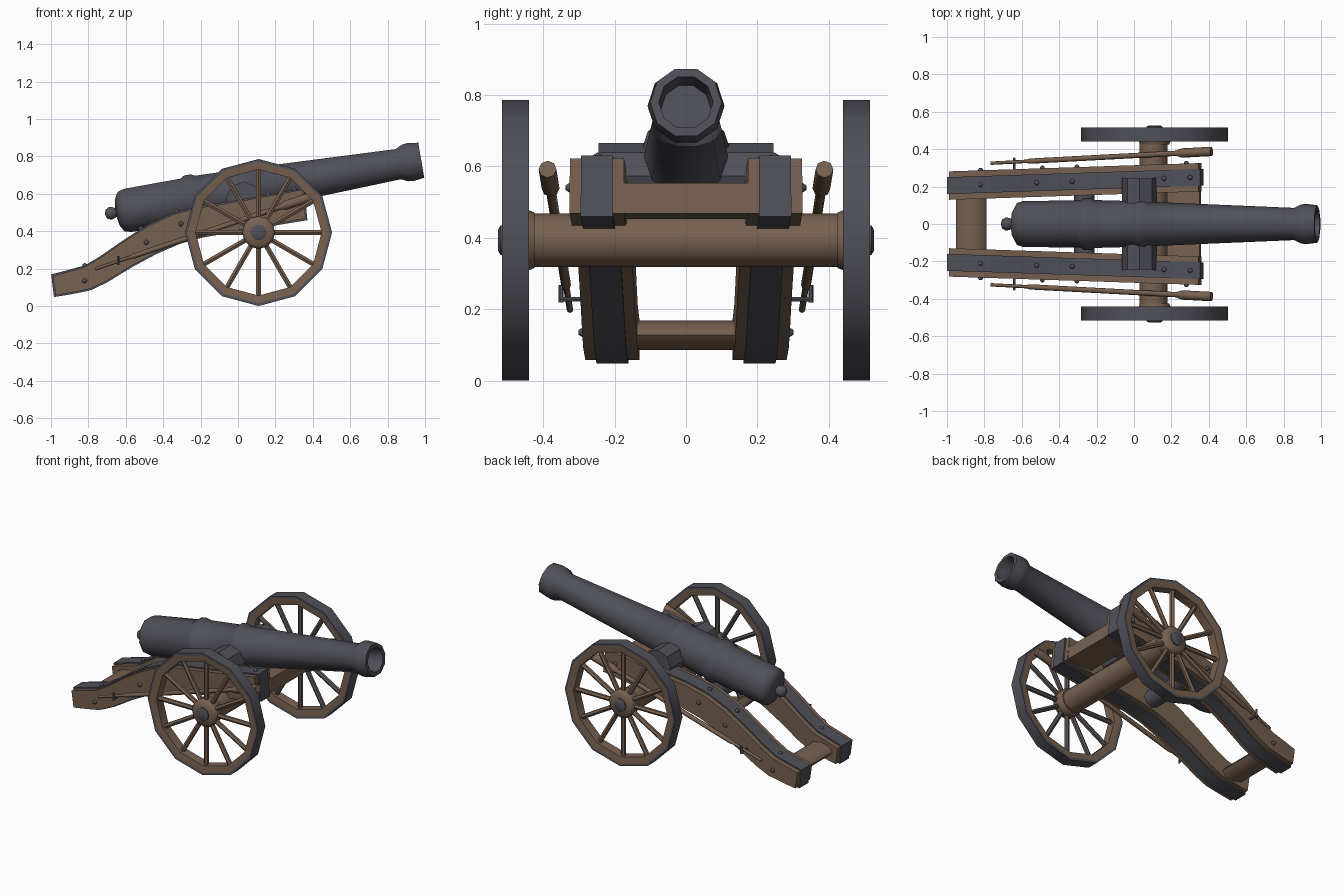
import bpy, bmesh, math
from mathutils import Matrix, Vector

if "Cube" in bpy.data.objects:
    bpy.data.objects.remove(bpy.data.objects["Cube"])

WOOD, IRON = 0, 1
mats = []
for nm, col in (("brown wood", (0.185, 0.119, 0.08, 1)), ("dark iron", (0.08, 0.08, 0.1, 1))):
    m = bpy.data.materials.new(nm)
    m.diffuse_color = col
    m.use_nodes = True
    m.node_tree.nodes["Principled BSDF"].inputs["Base Color"].default_value = m.diffuse_color
    mats.append(m)


def finish(bm, name, matrix, angle=50, rule=None):
    bmesh.ops.transform(bm, matrix=matrix, verts=bm.verts)
    bmesh.ops.remove_doubles(bm, verts=bm.verts, dist=1e-5)
    bmesh.ops.recalc_face_normals(bm, faces=bm.faces)
    bm.normal_update()
    if rule:
        for f in bm.faces:
            f.material_index = rule(f)
    me = bpy.data.meshes.new(name)
    bm.to_mesh(me)
    bm.free()
    for m in mats:
        me.materials.append(m)
    ob = bpy.data.objects.new(name, me)
    bpy.context.collection.objects.link(ob)
    bpy.ops.object.select_all(action='DESELECT')
    ob.select_set(True)
    bpy.context.view_layer.objects.active = ob
    bpy.ops.object.shade_smooth_by_angle(angle=math.radians(angle))
    return ob


def lathe(name, profile, n, matrix, mat=WOOD, closed=False, segs=(), turn=0.0, rule=None, angle=50):
    """Turn (position, radius) points around local X; segs overrides a material per profile segment."""
    bm = bmesh.new()
    rings = [[bm.verts.new((s, r * math.cos(turn + math.tau * i / n), r * math.sin(turn + math.tau * i / n)))
              for i in range(n)] if r > 0 else [bm.verts.new((s, 0, 0))] * n for s, r in profile]
    for k in range(len(rings) - (0 if closed else 1)):
        a, b = rings[k], rings[(k + 1) % len(rings)]
        for i in range(n):
            j = (i + 1) % n
            f = bm.faces.new(list(dict.fromkeys((a[i], a[j], b[j], b[i]))))
            f.material_index = segs[k] if k < len(segs) else mat
    return finish(bm, name, matrix, angle, rule)


def along(p, q):
    """Matrix taking local X onto the direction from p to q, starting at p."""
    p, q = Vector(p), Vector(q)
    return Matrix.Translation(p) @ (q - p).to_track_quat('X', 'Z').to_matrix().to_4x4()


def rod(name, p, q, r, n=8, mat=WOOD, pre=Matrix(), **kw):
    L = (Vector(q) - Vector(p)).length
    return lathe(name, [(0, 0), (0, r), (L, r), (L, 0)], n, pre @ along(p, q), mat, **kw)


def stud(name, p, pre, r=0.015):
    bm = bmesh.new()
    bmesh.ops.create_icosphere(bm, subdivisions=1, radius=r)
    finish(bm, name, pre @ Matrix.Translation(p), 60, lambda f: IRON)


# Side outline of the carriage cheek: top x, top z, bottom x, bottom z
OUTLINE = [(-0.99, 0.16, -0.975, 0.057), (-0.93, 0.178, -0.90, 0.07), (-0.82, 0.208, -0.79, 0.092),
           (-0.74, 0.255, -0.70, 0.135), (-0.61, 0.345, -0.57, 0.215), (-0.48, 0.428, -0.44, 0.285),
           (-0.35, 0.488, -0.31, 0.342), (-0.22, 0.523, -0.19, 0.375), (-0.05, 0.55, -0.03, 0.402),
           (0.345, 0.622, 0.362, 0.468)]


def cheek_y(x):
    return 0.205 + 0.045 * (x + 1) / 1.36


def cheek(name, half, grow, mat, pre):
    bm = bmesh.new()
    secs = []
    last = len(OUTLINE) - 1
    for k, (xt, zt, xb, zb) in enumerate(OUTLINE):
        dx = -grow if k == 0 else grow if k == last else 0
        secs.append([bm.verts.new((x + dx, cheek_y(x) + s * half, z))
                     for x, z, s in ((xt, zt + grow, -1), (xt, zt + grow, 1), (xb, zb - grow, 1), (xb, zb - grow, -1))])
    for a, b in zip(secs, secs[1:]):
        for i in range(4):
            bm.faces.new((a[i], a[(i + 1) % 4], b[(i + 1) % 4], b[i]))
    bm.faces.new(secs[0])
    bm.faces.new(secs[-1])
    finish(bm, name, pre, 35, lambda f: mat)


# Barrel with breech knob, rings, muzzle swell and bore
tilt = Matrix.Translation((0, 0, 0.612)) @ Matrix.Rotation(math.radians(-9.7), 4, 'Y')
lathe("barrel", [(-0.722, 0), (-0.715, 0.024), (-0.695, 0.036), (-0.675, 0.032), (-0.662, 0.024), (-0.655, 0.075),
                 (-0.635, 0.112), (-0.60, 0.123), (-0.29, 0.126), (-0.27, 0.14), (-0.235, 0.14), (-0.21, 0.128),
                 (0.01, 0.122), (0.025, 0.132), (0.06, 0.132), (0.08, 0.119), (0.87, 0.086), (0.905, 0.104),
                 (0.935, 0.108), (0.994, 0.1), (0.994, 0.076), (0.88, 0.07), (0.88, 0)], 10, tilt, IRON)

# Axle, trunnions and cross pieces
rod("axle", (0.105, -0.445, 0.393), (0.105, 0.445, 0.393), 0.075, 12)
rod("trunnions", (0.03, -0.245, 0.573), (0.03, 0.245, 0.573), 0.093, 8, IRON, angle=30)
flat = Matrix.Translation((-0.87, 0, 0.127)) @ Matrix.Diagonal((2.0, 1, 1, 1))
rod("rear_transom", (0, -0.16, 0), (0, 0.16, 0), 0.041, 8, WOOD, flat)
rod("middle_transom", (-0.265, -0.19, 0.42), (-0.265, 0.19, 0.42), 0.055, 8, IRON)
bm = bmesh.new()
bmesh.ops.create_cube(bm, size=1)
finish(bm, "front_transom", Matrix.Translation((0.268, 0, 0.503)) @ Matrix.Rotation(math.radians(-5), 4, 'Y')
       @ Matrix.Diagonal((0.175, 0.42, 0.085, 1)), 30)

for side, sgn in (("right", -1), ("left", 1)):
    M = Matrix.Diagonal((1, sgn, 1, 1))
    # Wooden cheek with iron edge strap
    cheek(side + "_cheek", 0.076, 0.0, WOOD, M)
    cheek(side + "_cheek_strap", 0.045, 0.009, IRON, M)
    for x, z in ((-0.82, 0.135), (-0.49, 0.34), (-0.305, 0.44), (0.28, 0.54)):
        stud(side + "_side_bolt", (x, cheek_y(x) + 0.077, z), M)
    for x, z in ((-0.82, 0.216), (-0.52, 0.413), (-0.33, 0.503), (0.16, 0.598), (0.3, 0.624)):
        stud(side + "_top_bolt", (x, cheek_y(x), z), M)

    # Wheel: rim with iron tyre, spokes, hub and cap
    W = M @ Matrix.Translation((0.11, 0, 0.393)) @ Matrix.Rotation(math.pi / 2, 4, 'Z')
    lathe(side + "_wheel_rim", [(0.44, 0.379), (0.44, 0.393), (0.515, 0.393), (0.515, 0.379), (0.508, 0.337),
                                (0.447, 0.337)], 12, W, WOOD, True, (IRON, IRON, IRON, WOOD, WOOD, WOOD), angle=35)
    for i in range(12):
        a = math.tau * i / 12
        c, s = math.cos(a), math.sin(a)
        rod(side + "_spoke", (0.11 + 0.06 * c, 0.478, 0.393 + 0.06 * s), (0.11 + 0.345 * c, 0.478, 0.393 + 0.345 * s),
            0.015, 6, WOOD, M, rule=lambda f: IRON if f.normal.y * sgn < -0.3 else WOOD)
    lathe(side + "_hub", [(0.425, 0), (0.425, 0.078), (0.45, 0.088), (0.50, 0.088), (0.514, 0.072), (0.514, 0)],
          12, W)
    lathe(side + "_hub_cap", [(0.50, 0.043), (0.52, 0.043), (0.526, 0.032), (0.526, 0)], 10, W, IRON)

    # Loading tool slung along the cheek, with its iron bracket
    p, q = Vector((-0.765, 0.325, 0.198)), Vector((0.415, 0.388, 0.592))
    L = (q - p).length
    lathe(side + "_loading_tool", [(0, 0), (0, 0.009), (0.2, 0.009), (0.22, 0.014), (L - 0.2, 0.014),
                                   (L - 0.17, 0.025), (L, 0.025), (L, 0)], 8, M @ along(p, q))
    rod(side + "_tool_bracket", (-0.64, 0.27, 0.228), (-0.64, 0.352, 0.228), 0.007, 6, IRON, M)
    rod(side + "_tool_hook", (-0.64, 0.35, 0.218), (-0.64, 0.35, 0.268), 0.007, 6, IRON, M)
